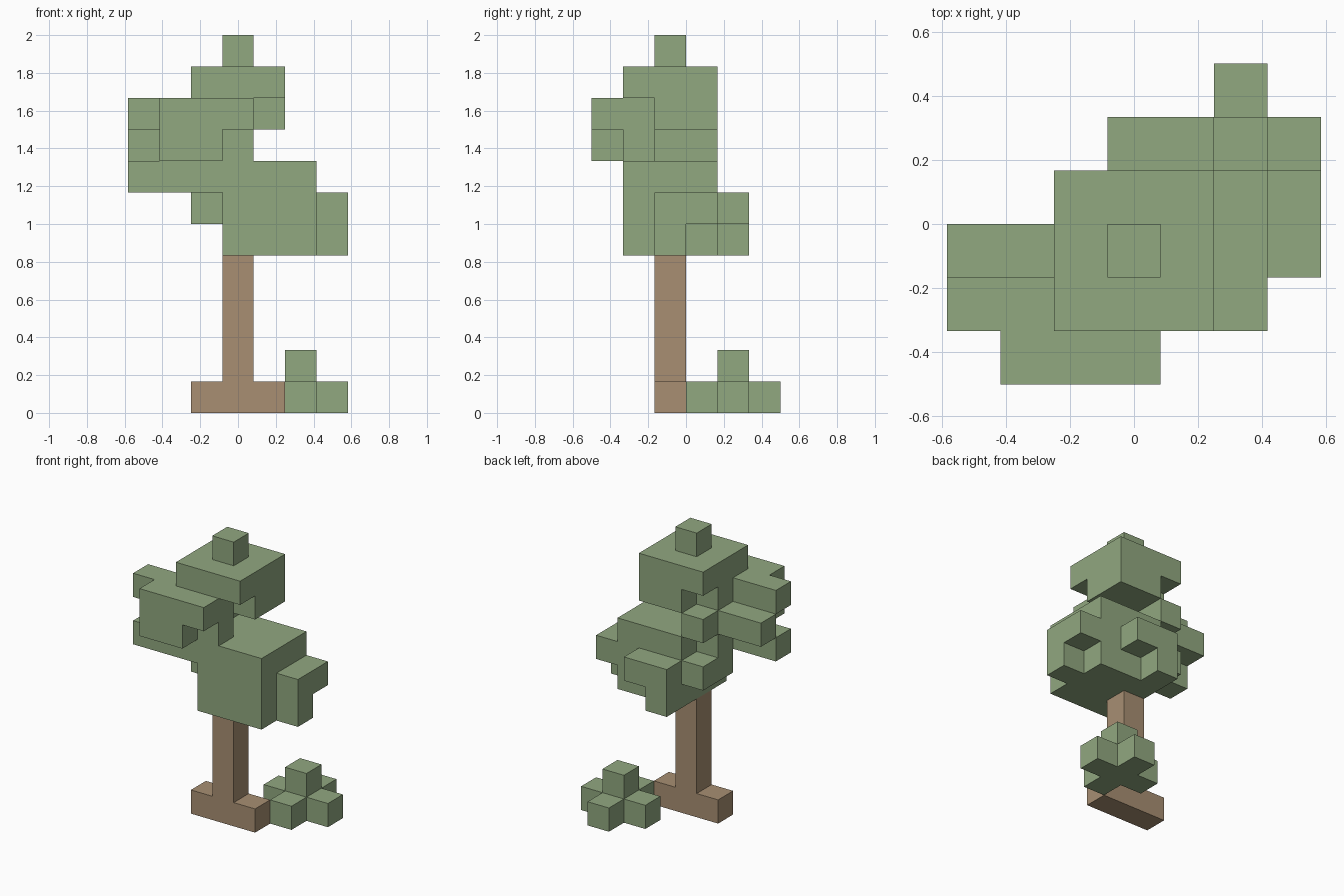
import bpy, bmesh, math
from mathutils import Vector

if "Cube" in bpy.data.objects:
    bpy.data.objects.remove(bpy.data.objects["Cube"])

U = 1 / 6  # size of one block


def material(name, rgb):
    m = bpy.data.materials.new(name)
    m.diffuse_color = (*rgb, 1)
    m.use_nodes = True
    m.node_tree.nodes["Principled BSDF"].inputs["Base Color"].default_value = m.diffuse_color
    return m


green = material("leaf_green", (0.283, 0.392, 0.216))
brown = material("bark_brown", (0.392, 0.275, 0.171))


def box(x0, x1, y0, y1, z0, z1):
    """All block cells in an inclusive range."""
    return {(x, y, z) for x in range(x0, x1 + 1)
            for y in range(y0, y1 + 1) for z in range(z0, z1 + 1)}


def build(name, boxes, mat):
    """Join boxes of cells into one shell with only the outer faces."""
    cells = set().union(*(box(*b) for b in boxes))
    bm = bmesh.new()
    for c in cells:
        for axis in range(3):
            for s in (-1, 1):
                n = list(c)
                n[axis] += s
                if tuple(n) in cells:
                    continue
                a, b = (axis + 1) % 3, (axis + 2) % 3
                corners = []
                for da, db in ((0, 0), (1, 0), (1, 1), (0, 1))[::s]:
                    p = list(c)
                    p[axis] += (s + 1) // 2
                    p[a] += da
                    p[b] += db
                    corners.append(bm.verts.new(((p[0] - 0.5) * U, (p[1] - 1) * U, p[2] * U)))
                bm.faces.new(corners)
    bmesh.ops.remove_doubles(bm, verts=bm.verts, dist=1e-4)
    bmesh.ops.dissolve_limit(bm, angle_limit=math.radians(1), verts=bm.verts, edges=bm.edges)
    me = bpy.data.meshes.new(name)
    bm.to_mesh(me)
    bm.free()
    me.materials.append(mat)
    ob = bpy.data.objects.new(name, me)
    bpy.context.collection.objects.link(ob)


# Trunk with a spread root
build("trunk", [(0, 0, 0, 0, 0, 4), (-1, 1, 0, 0, 0, 0)], brown)

# Small bush beside the tree
build("bush", [(1, 3, 2, 2, 0, 0), (2, 2, 1, 3, 0, 0), (2, 2, 2, 2, 1, 1)], green)

# Crown
build("crown", [
    (0, 2, -1, 1, 5, 7),      # lower mass
    (3, 3, 0, 0, 5, 6),       # right tuft
    (3, 3, 1, 1, 6, 6),
    (0, 1, 2, 2, 6, 6),       # back tuft
    (0, 0, 2, 2, 5, 5),
    (-1, -1, 0, 1, 6, 6),     # left tuft
    (-1, -1, 0, 0, 7, 7),
    (-3, -1, -1, -1, 7, 7),   # low left branch
    (-2, 0, -1, -1, 8, 8),    # middle mass
    (-1, -1, 0, 1, 8, 8),
    (-3, -2, 0, 0, 8, 8),
    (-2, -1, -2, -2, 8, 8),   # front tuft
    (-2, 0, -2, -2, 9, 9),
    (-3, 0, -1, -1, 9, 9),    # upper left branch
    (-1, 1, 0, 0, 9, 9),      # under the top
    (0, 1, 1, 1, 9, 9),
    (-1, 1, -1, 1, 10, 10),   # top slab
    (0, 0, 0, 0, 11, 11),     # tip
], green)
